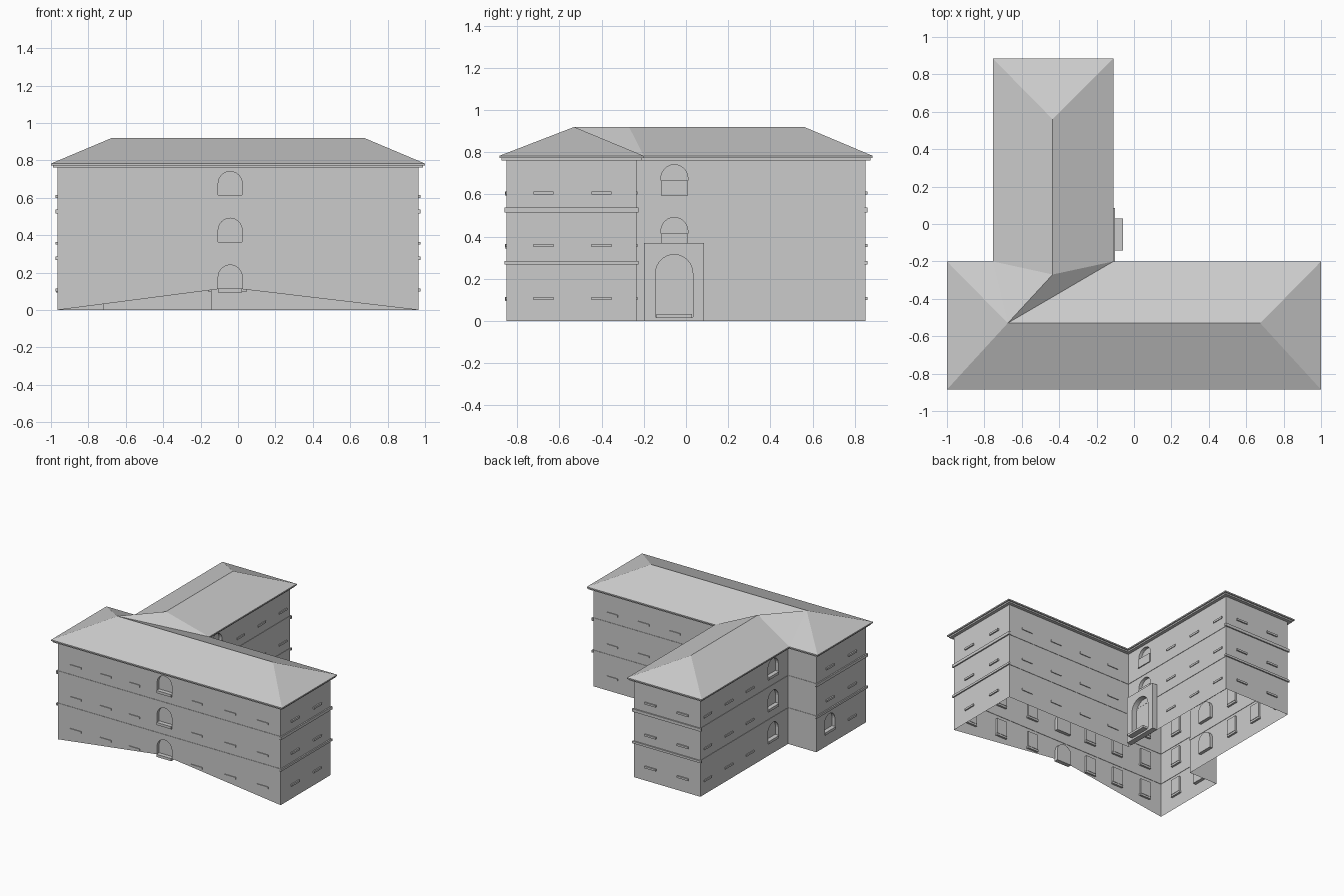
import bpy, bmesh, math
from mathutils import Matrix, Vector

if "Cube" in bpy.data.objects:
    bpy.data.objects.remove(bpy.data.objects["Cube"])

FLOORS = [0.115, 0.365, 0.615]
WALL_TOP = 0.77
# building outline, counter-clockwise
PLAN = [Vector((x, y, 0)) for x, y in (
    (-.965, -.85), (.965, -.85), (.965, -.235), (-.145, -.235),
    (-.145, .85), (-.72, .85), (-.72, -.235), (-.965, -.235))]


def finish(bm, name, matrix=None):
    me = bpy.data.meshes.new(name)
    bm.to_mesh(me)
    bm.free()
    ob = bpy.data.objects.new(name, me)
    bpy.context.collection.objects.link(ob)
    if matrix:
        ob.matrix_world = matrix
    return ob


def box(bm, u0, u1, v0, v1, w0, w1):
    m = (Matrix.Translation(((u0 + u1) / 2, (v0 + v1) / 2, (w0 + w1) / 2))
         @ Matrix.Diagonal((u1 - u0, v1 - v0, w1 - w0, 1)))
    bmesh.ops.create_cube(bm, size=1, matrix=m)


def arch(u, base, half, height, n=12):
    """Round-headed opening outline."""
    spring = base + height - half
    return [(u - half, base), (u + half, base)] + [
        (u + half * math.cos(math.pi * i / n), spring + half * math.sin(math.pi * i / n))
        for i in range(n + 1)]


def plate(bm, outlines, w):
    """Flat face with holes."""
    edges = []
    for pts in outlines:
        vs = [bm.verts.new((u, v, w)) for u, v in pts]
        edges += [bm.edges.new((vs[i - 1], vs[i])) for i in range(len(vs))]
    bmesh.ops.triangle_fill(bm, use_beauty=True, edges=edges, normal=(0, 0, 1))


def strip(bm, pts, w0, w1):
    """Ribbon following an outline in depth."""
    a = [bm.verts.new((u, v, w0)) for u, v in pts]
    b = [bm.verts.new((u, v, w1)) for u, v in pts]
    for i in range(len(pts)):
        bm.faces.new((a[i - 1], a[i], b[i], b[i - 1]))


def niche(bm, pts, w0, w1):
    strip(bm, pts, w0, w1)
    bm.faces.new([bm.verts.new((u, v, w1)) for u, v in pts])


def frame(i):
    """Local frame of a wall: along, up, outward."""
    p, q = PLAN[i], PLAN[(i + 1) % 8]
    d = (q - p).normalized()
    m = Matrix((d, (0, 0, 1), (d.y, -d.x, 0))).transposed().to_4x4()
    m.translation = p
    return m, (q - p).length, (p.x if abs(d.x) > .5 else p.y)


def clean(pts):
    return [p for i, p in enumerate(pts) if math.dist(p, pts[i - 1]) > 1e-5]


def wall(name, i, windows=(), arched=None, arch_floors=(), skip=(), end=False, foot=(), parapet=.02):
    m, length, start = frame(i)
    holes = []
    details = bmesh.new()
    body = bmesh.new()
    # round-headed windows
    for f in arch_floors:
        u, z = abs(arched - start), FLOORS[f]
        hole = clean(arch(u, z, .064, .126))
        holes.append(hole)
        niche(body, hole, 0, -.025)
        box(details, u - .064, u + .064, z - .02, z - .02 + max(parapet, .02), -.025, .008)
    # sills outside, window panels just inside
    for x in windows:
        for f, z in enumerate(FLOORS):
            if (x, f) in skip:
                continue
            u = abs(x - start)
            box(details, u - .048, u + .048, z - .015, z, -.015, .01 if end else .006)
            box(details, u - .045, u + .045, z, z + .12, -.018, -.004)
    # string courses
    t = .01 if end else .003
    for z0, z1 in ((.268, .285), (.515, .538)):
        box(details, -t, length + t if i not in (2, 5) else length, z0, z1, -.003, t)
    # wall face
    outline = [(0, 0)] + [(abs(x - start), z) for x, z in foot] + [(length, 0), (length, WALL_TOP), (0, WALL_TOP)]
    plate(body, [outline] + holes, 0)
    finish(body, name + "_wall", m)
    finish(details, name + "_sills_and_bands", m)


side = (.76, .5, .24)
wall("front", 0, (-.81, -.55, -.3, .24, .53, .81), -.042, (0, 1, 2), foot=((-.105, .112), (.02, .112)))
wall("right_end", 1, (-.675, -.4), end=True)
wall("main_back", 2, (.8, .53, .26, 0))
wall("wing_right", 3, side, -.055, (1, 2), parapet=.07)
wall("wing_back", 4, (-.29, -.57), end=True)
wall("wing_left", 5, side, -.05, (0, 1, 2))
wall("main_back_left", 6)
wall("left_end", 7, (-.4, -.675), -.4, (0,), skip=((-.4, 0),), end=True)

# entrance portal with arched doorway and step
m, length, start = frame(3)
bm = bmesh.new()
u0, u1, uc = -.2 - start, .085 - start, -.056 - start
block = [(u0, 0), (u1, 0), (u1, .37), (u0, .37)]
door = clean(arch(uc, .02, .088, .295, 16))
plate(bm, [block, door], .043)
strip(bm, block, .043, 0)
niche(bm, door, .043, .002)
finish(bm, "entrance_portal", m)
bm = bmesh.new()
box(bm, uc - .085, uc + .085, .015, .033, .002, .085)
finish(bm, "entrance_step", m)


def offset(d, z):
    out = []
    for i, p in enumerate(PLAN):
        n = frame(i - 1 if i else 7)[0].col[2].xyz + frame(i)[0].col[2].xyz
        out.append(p + n * d + Vector((0, 0, z)))
    return out


# stepped cornice swept round the outline
bm = bmesh.new()
rings = [[bm.verts.new(c) for c in offset(d, z)] for d, z in
         ((0, .762), (.025, .762), (.025, .773), (.035, .773), (.035, .783))]
for a, b in zip(rings, rings[1:]):
    for i in range(8):
        bm.faces.new((a[i - 1], a[i], b[i], b[i - 1]))
finish(bm, "cornice")

# hipped roof over both wings
bm = bmesh.new()
v = [bm.verts.new(c) for c in offset(.035, .783)]
v += [bm.verts.new((x, y, .92)) for x, y in ((-.675, -.53), (.675, -.53), (-.435, -.27), (-.435, .56))]
for f in ((0, 1, 9, 8), (1, 2, 9), (2, 3, 8, 9), (3, 4, 11, 10), (4, 5, 11),
          (5, 6, 10, 11), (6, 8, 10), (6, 7, 8), (7, 0, 8), (3, 10, 8)):
    bm.faces.new([v[k] for k in f])
finish(bm, "roof")
